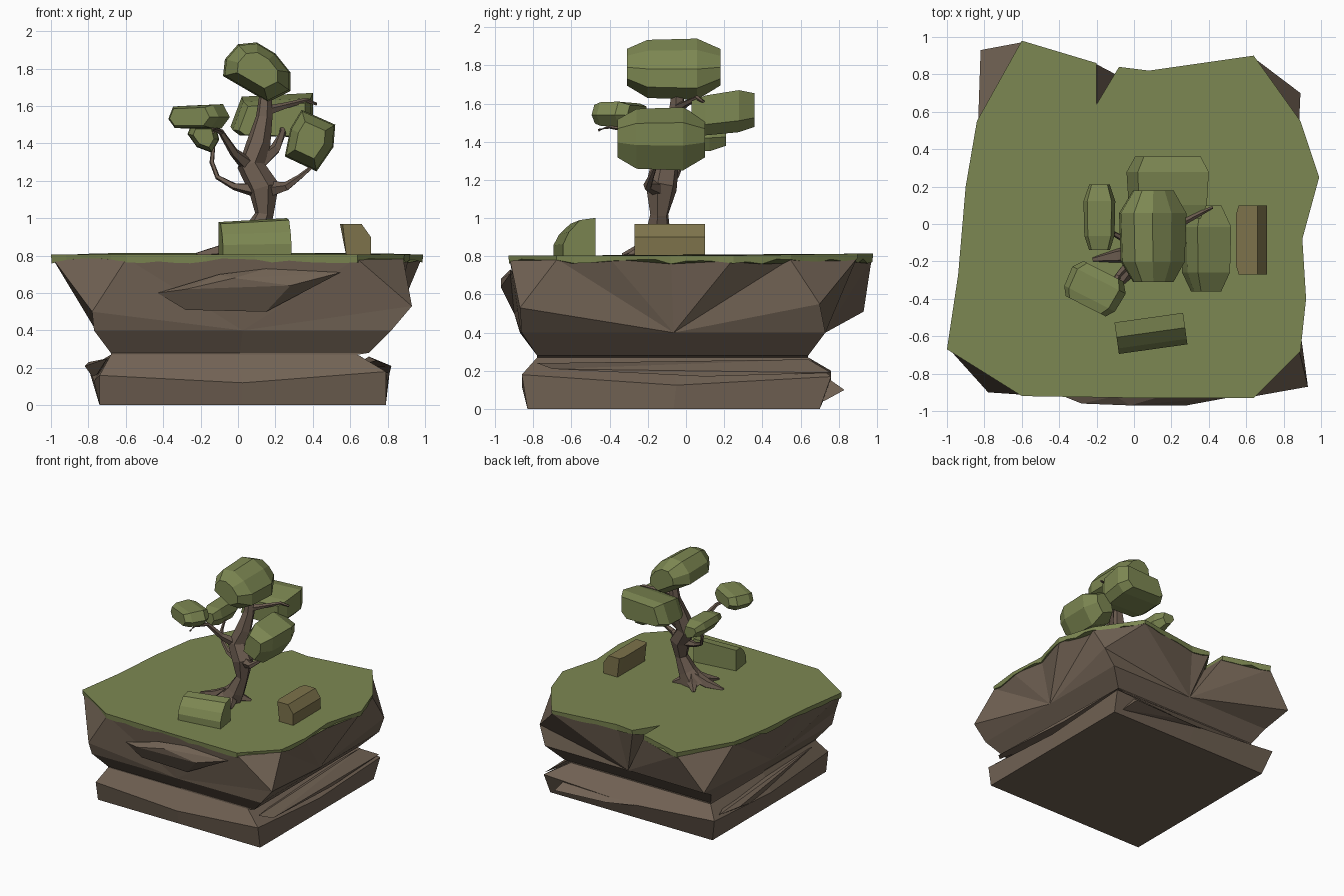
import bpy, bmesh, math, random
from mathutils import Vector, Matrix

if "Cube" in bpy.data.objects:
    bpy.data.objects.remove(bpy.data.objects["Cube"])
random.seed(4)

def mat(name, c):
    m = bpy.data.materials.new(name)
    m.diffuse_color = (*c, 1)
    m.use_nodes = True
    m.node_tree.nodes["Principled BSDF"].inputs["Base Color"].default_value = m.diffuse_color
    return m
ROCK = mat("rock", (0.165, 0.122, 0.088))
BARK = mat("bark", (0.150, 0.108, 0.080))
LEAF = mat("leaf", (0.205, 0.245, 0.085))
TAN = mat("mossy_stone", (0.205, 0.170, 0.070))

def finish(name, bm, m):
    bmesh.ops.recalc_face_normals(bm, faces=bm.faces)
    me = bpy.data.meshes.new(name)
    bm.to_mesh(me)
    bm.free()
    me.materials.append(m)
    ob = bpy.data.objects.new(name, me)
    bpy.context.collection.objects.link(ob)
    return ob

def hull(name, pts, m):
    bm = bmesh.new()
    for p in pts:
        bm.verts.new(p)
    r = bmesh.ops.convex_hull(bm, input=bm.verts)
    junk = [v for v in set(r["geom_interior"] + r["geom_unused"]) if isinstance(v, bmesh.types.BMVert)]
    bmesh.ops.delete(bm, geom=junk, context='VERTS')
    bmesh.ops.dissolve_limit(bm, angle_limit=0.06, verts=bm.verts, edges=bm.edges)
    return finish(name, bm, m)

# top outline, one chain per side: front, right, back, left
sides = [
    [(-.60, -.92), (0, -.93), (.64, -.93)],
    [(.89, -.68), (.92, -.40), (.90, -.08), (.99, .25), (.89, .55)],
    [(.64, .90), (.08, .82), (-.08, .84), (-.20, .64), (-.20, .86), (-.60, .98)],
    [(-.84, .55), (-.90, .20), (-.94, -.27), (-1, -.67)]]

# rock: lower rings, a waist, then big faceted sides with cut corners
def ring(bm, corners, bulge=0):
    out = []
    for i, c in enumerate(corners):
        a, b = Vector(c), Vector(corners[(i + 1) % 4])
        mid = (a + b) / 2
        mid.z -= bulge
        out += [bm.verts.new(a), bm.verts.new(mid)]
    return out

def square(x0, x1, y0, y1, z):
    return [(x0, y0, z), (x1, y0, z), (x1, y1, z), (x0, y1, z)]

bm = bmesh.new()
rings = [
    ring(bm, square(-.74, .79, -.83, .70, 0)),
    ring(bm, [(-.74, -.86, .16), (.79, -.86, .18), (.81, .76, .17), (-.80, .76, .20)], .05),
    ring(bm, square(-.68, .64, -.78, .64, .27)),
    ring(bm, square(-.68, .70, -.78, .64, .28)),
    ring(bm, [(-.77, -.87, .4), (.82, -.86, .4), (.82, .73, .4), (-.75, .73, .4)])]
bm.faces.new(rings[0])
for lo, hi in zip(rings, rings[1:]):
    for i in range(8):
        j = (i + 1) % 8
        bm.faces.new((lo[i], lo[j], hi[j], hi[i]))
knobs = [bm.verts.new(c) for c in
         [(-.78, -.90, .50), (.93, -.87, .53), (.89, .70, .55), (-.82, .93, .51)]]
top = [[bm.verts.new((x * .992, y * .992, .785)) for x, y in s] for s in sides]
for i in range(4):
    j = (i + 1) % 4
    m = rings[4][2 * i + 1]
    fan = [rings[4][2 * i], knobs[i]] + top[i] + [knobs[j], rings[4][2 * j]]
    for a, b in zip(fan, fan[1:]):
        bm.faces.new((m, a, b))
    bm.faces.new((knobs[j], top[i][-1], top[j][0]))
bm.faces.new([v for s in top for v in s])
finish("rock_base", bm, ROCK)

# shards jutting out of the rock
hull("front_shard", [(-.43, -.90, .60), (-.1, -.92, .70), (.15, -.92, .73), (.55, -.92, .71),
                     (.15, -.90, .50), (-.28, -.90, .51), (-.28, -.96, .62), (-.02, -.97, .68),
                     (.28, -.97, .64), (0, -.80, .6)], ROCK)
hull("right_shard", [(.74, -.78, .24), (.82, -.70, .21), (.81, .1, .17), (.80, .76, .19), (.70, .64, .26), (.6, 0, .2)], ROCK)
hull("left_shard", [(-.70, -.70, .25), (-.82, .45, .21), (-.80, .70, .23), (-.77, .2, .14), (-.6, .2, .22)], ROCK)
hull("back_shard", [(-.7, .66, .2), (.2, .80, .11), (.66, .83, .10), (.72, .72, .04), (.6, .66, .22), (0, .6, .15)], ROCK)

# grass plate with ragged lower lip
bm = bmesh.new()
flat = [p for s in sides for p in s]
edge = []
for a, b in zip(flat, flat[1:] + flat[:1]):
    a, b = Vector(a), Vector(b)
    n = max(1, round((b - a).length / .09))
    edge += [a.lerp(b, k / n) for k in range(n)]
up = [bm.verts.new((p.x, p.y, .805 + .015 * max(0, p.y - .3))) for p in edge]
low = [bm.verts.new((p.x * .996, p.y * .996, .775 + random.uniform(-.018, .012))) for p in edge]
bm.faces.new(up)
bm.faces.new(low[::-1])
for i in range(len(up)):
    j = (i + 1) % len(up)
    bm.faces.new((low[i], low[j], up[j], up[i]))
finish("grass", bm, LEAF)

# tapered faceted limbs: path points are (x, y, z, radius)
def limb(name, path, n=6):
    bm = bmesh.new()
    P = [Vector(p[:3]) for p in path]
    rs = []
    for i, p in enumerate(P):
        d = (P[min(i + 1, len(P) - 1)] - P[max(i - 1, 0)]).normalized()
        u = d.cross(Vector((.2, 1, .1))).normalized()
        w = d.cross(u)
        rs.append([bm.verts.new(p + path[i][3] * (math.cos(t) * u + math.sin(t) * w))
                   for t in (2 * math.pi * k / n for k in range(n))])
    for a, b in zip(rs, rs[1:]):
        for i in range(n):
            j = (i + 1) % n
            bm.faces.new((a[i], a[j], b[j], b[i]))
    bm.faces.new(rs[0])
    bm.faces.new(rs[-1])
    finish(name, bm, BARK)

limb("trunk", [(.02, -.16, .79, .11), (.09, -.15, .90, .075), (.14, -.14, 1.02, .05), (.14, -.13, 1.16, .085),
               (.07, -.11, 1.28, .075), (.11, -.08, 1.40, .065), (.14, -.05, 1.54, .045), (.15, -.04, 1.70, .03)])
for i, (x, y) in enumerate([(-.22, -.19), (-.08, -.33), (.14, -.30), (.18, -.08), (-.06, -.02)]):
    limb(f"root_{i}", [(.05, -.15, .88, .05), (.05 + (x - .05) * .5, -.15 + (y + .15) * .5, .825, .04), (x, y, .805, .012)], 5)
branches = {
    "left_low": [(.1, -.13, 1.15, .04), (-.02, -.10, 1.17, .02), (-.11, -.05, 1.22, .014), (-.14, -.02, 1.30, .013), (-.13, .02, 1.40, .01)],
    "left_high": [(.06, -.12, 1.28, .045), (-.02, -.20, 1.35, .025), (-.09, -.28, 1.46, .016), (-.13, -.40, 1.48, .012), (-.13, -.46, 1.46, .008)],
    "right_low": [(.15, -.13, 1.15, .05), (.26, -.20, 1.17, .025), (.33, -.18, 1.22, .015), (.39, -.16, 1.27, .01)],
    "right_mid": [(.09, -.10, 1.28, .05), (.20, -.06, 1.37, .03), (.24, .02, 1.46, .018), (.22, .10, 1.52, .012)],
    "right_high": [(.14, -.05, 1.57, .03), (.25, .0, 1.60, .018), (.36, .06, 1.63, .013), (.42, .09, 1.61, .008)]}
for k, path in branches.items():
    limb("branch_" + k, path, 5)

# leaf clumps: front profile swept along y with shrunken ends
def clump(name, prof, y0, y1, end=.6, turn=0, tilt=0):
    cx = sum(p[0] for p in prof) / len(prof)
    cz = sum(p[1] for p in prof) / len(prof)
    c = Vector((cx, (y0 + y1) / 2, cz))
    R = Matrix.Rotation(math.radians(turn), 3, 'Z')
    pts = []
    for t, s in ((0, end), (.22, .95), (.75, 1), (1, end)):
        for x, z in prof:
            p = Vector(((x - cx) * s, y0 + (y1 - y0) * t - c.y, (z - cz) * s + tilt * (t - .5)))
            pts.append(c + R @ p)
    hull(name, pts, LEAF)

clump("leaves_top", [(-.08, 1.76), (-.07, 1.85), (.0, 1.93), (.1, 1.94), (.2, 1.88), (.28, 1.78), (.28, 1.68), (.16, 1.62)],
      -.31, .18, .6)
clump("leaves_front_left", [(-.37, 1.53), (-.34, 1.60), (-.09, 1.61), (-.05, 1.54), (-.10, 1.48), (-.33, 1.48)],
      -.45, -.24, .75, -27)
clump("leaves_left", [(-.27, 1.45), (-.25, 1.50), (-.12, 1.50), (-.10, 1.42), (-.14, 1.35), (-.22, 1.38)], -.14, .21, .65)
clump("leaves_back", [(-.04, 1.48), (.02, 1.64), (.40, 1.66), (.40, 1.50), (.34, 1.44), (.0, 1.45)], .03, .36, .8, 0, .04)
clump("leaves_right", [(.34, 1.58), (.52, 1.50), (.51, 1.38), (.42, 1.25), (.25, 1.33), (.28, 1.48)], -.36, .10, .6)

# bush in front and stone on the right: swept profiles
prof = [(-.09, .80), (-.09, .86), (-.06, .92), (0, .98), (.08, .99), (.06, .93), (.08, .80)]
R = Matrix.Rotation(math.radians(8), 3, 'Z')
bush = [Vector((.09, -.58, 0)) + R @ Vector((x, y, z + (z - .8) * .3 * x)) for x in (-.185, .185) for y, z in prof]
hull("bush", bush, LEAF)
stone = [(.56, .97), (.66, .97), (.71, .90), (.71, .79), (.58, .79)]
hull("stone", [(x, y, z) for y in (-.27, .10) for x, z in stone]
     + [(.545, y, .97) for y in (-.22, .05)], TAN)
